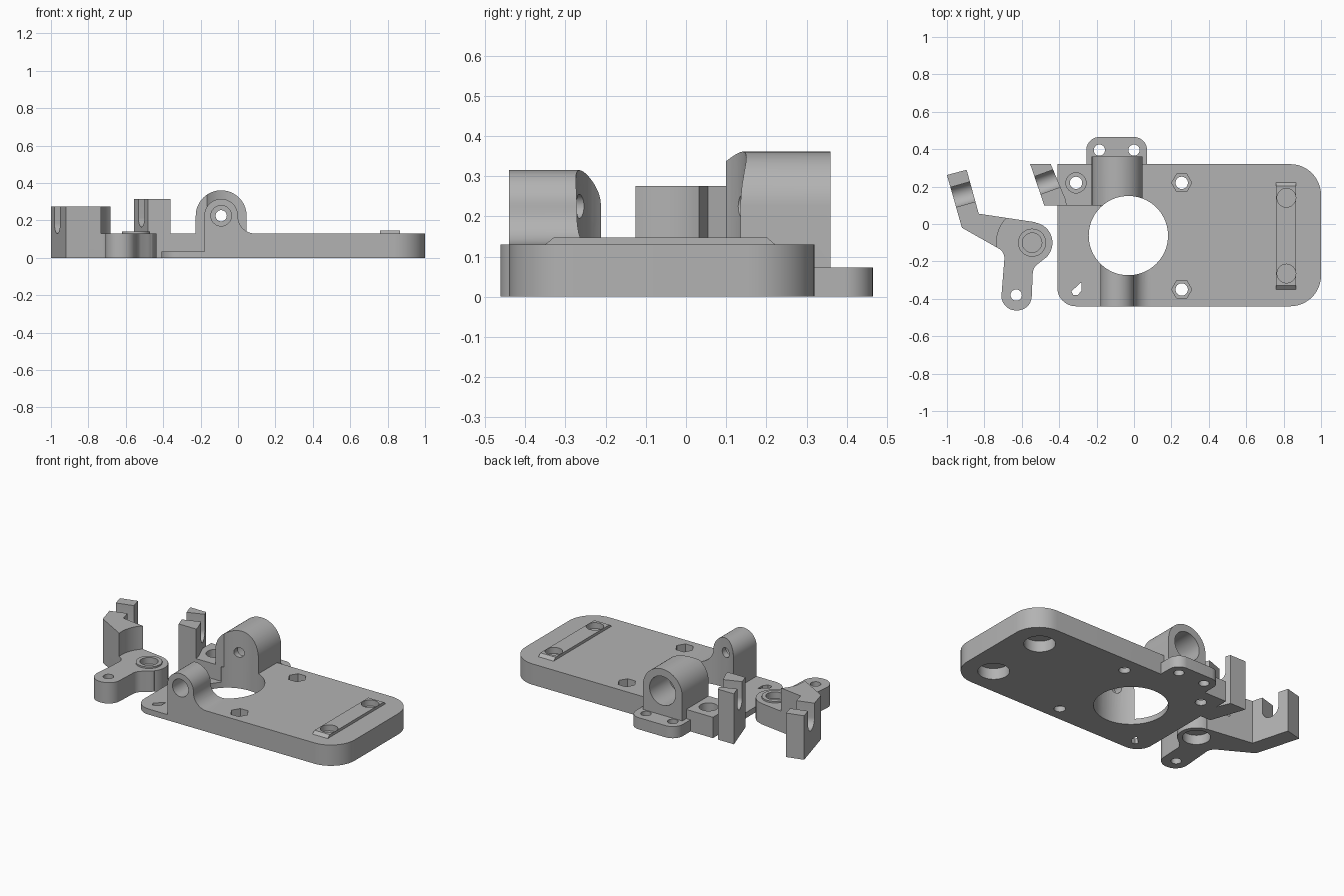
import bpy, bmesh, math
from mathutils import Vector, Matrix

if "Cube" in bpy.data.objects:
    bpy.data.objects.remove(bpy.data.objects["Cube"], do_unlink=True)

grey = bpy.data.materials.new("Plain grey")
grey.use_nodes = True
grey.diffuse_color = (0.45, 0.45, 0.45, 1)
grey.node_tree.nodes["Principled BSDF"].inputs["Base Color"].default_value = grey.diffuse_color


def rounded(corners, steps=12):
    """Outline whose (x, y, radius) corners are replaced by tangent arcs."""
    pts = []
    for i, c in enumerate(corners):
        p = Vector(c[:2])
        if len(c) < 3:
            pts.append(p)
            continue
        a = (Vector(corners[i - 1][:2]) - p).normalized()
        b = (Vector(corners[(i + 1) % len(corners)][:2]) - p).normalized()
        half = a.angle(b) / 2
        mid = p + (a + b).normalized() * c[2] / math.sin(half)
        u = p + a * c[2] / math.tan(half) - mid
        v = p + b * c[2] / math.tan(half) - mid
        start = math.atan2(u.y, u.x)
        sweep = math.remainder(math.atan2(v.y, v.x) - start, math.tau)
        for k in range(steps + 1):
            t = start + sweep * k / steps
            pts.append(mid + Vector((math.cos(t), math.sin(t))) * c[2])
    return pts


def prism(name, outline, lo, hi, along_y=False):
    """Extrude an outline along z, or an x-z profile along y."""
    bm = bmesh.new()
    face = bm.faces.new([bm.verts.new((p[0], p[1], lo)) for p in outline])
    top = bmesh.ops.extrude_face_region(bm, geom=[face])["geom"]
    bmesh.ops.translate(bm, vec=(0, 0, hi - lo),
                        verts=[g for g in top if isinstance(g, bmesh.types.BMVert)])
    if along_y:
        for v in bm.verts:
            v.co = Vector((v.co.x, v.co.z, v.co.y))
    bmesh.ops.recalc_face_normals(bm, faces=bm.faces)
    mesh = bpy.data.meshes.new(name)
    bm.to_mesh(mesh)
    bm.free()
    mesh.materials.append(grey)
    obj = bpy.data.objects.new(name, mesh)
    bpy.context.collection.objects.link(obj)
    return obj


def circle(x, y, r, n=48):
    return [(x + r * math.cos(math.tau * k / n), y + r * math.sin(math.tau * k / n))
            for k in range(n)]


def cyl(x, y, r, lo, hi, n=48, along_y=False):
    return prism("cylinder", circle(x, y, r, n), lo, hi, along_y)


def combine(target, others, operation):
    for other in others:
        mod = target.modifiers.new("boolean", 'BOOLEAN')
        mod.operation, mod.solver, mod.object = operation, 'EXACT', other
        bpy.ops.object.select_all(action='DESELECT')
        bpy.context.view_layer.objects.active = target
        target.select_set(True)
        bpy.ops.object.modifier_apply(modifier=mod.name)
        bpy.data.objects.remove(other, do_unlink=True)


def u_slot(x, y, angle, radius, bottom, top):
    """Cutter with a round floor, running across an upright."""
    z = bottom + radius
    profile = [(radius * math.cos(math.pi * k / 16), -radius * math.sin(math.pi * k / 16))
               for k in range(17)]
    profile = [(-radius, top - z)] + profile[::-1] + [(radius, top - z)]
    slot = prism("slot", profile, -0.14, 0.14, True)
    slot.data.transform(Matrix.Translation((x, y, z)) @ Matrix.Rotation(angle, 4, 'Z'))
    return slot


def finish(obj):
    bpy.ops.object.select_all(action='DESELECT')
    bpy.context.view_layer.objects.active = obj
    obj.select_set(True)
    bpy.ops.object.shade_smooth_by_angle(angle=math.radians(30))


T = 0.13           # plate thickness
CX, CZ = -0.09, 0.225   # shared axis of the two lugs

# Base plate with its lowered front corner
base = prism("base_plate", rounded([(-0.41, -0.44, 0.1), (1, -0.44, 0.165),
                                    (1, 0.32, 0.165), (-0.41, 0.32)]), 0, T)
combine(base, [prism("step", [(-0.5, -0.5), (-0.18, -0.5), (-0.18, 0.1), (-0.5, 0.1)],
                     0.035, 0.3)], 'DIFFERENCE')

# Front lug flows into the plate on one side; rear lug stands upright
arch = lambda r: [(CX + r * math.cos(math.pi * k / 32), CZ + r * math.sin(math.pi * k / 32))
                  for k in range(33)]
flare = [(0.09 - 0.09 * math.cos(a), 0.22 - 0.09 * math.sin(a))
         for a in (math.pi / 2 * k / 10 for k in range(10, 0, -1))]
front_lug = prism("front_lug", [(-0.18, 0.01), (0.09, 0.01)] + flare + arch(0.09),
                  -0.44, -0.2, True)
rear_lug = prism("rear_lug", [(CX - 0.136, 0.01), (CX + 0.136, 0.01)] + arch(0.136),
                 0.1, 0.36, True)
rear_tab = prism("rear_tab", rounded([(-0.255, 0.25), (0.07, 0.25), (0.07, 0.465, 0.07),
                                      (-0.255, 0.465, 0.07)]), 0, 0.073)
slot_post = prism("slot_post", [(-0.555, 0.32), (-0.48, 0.1), (-0.36, 0.1),
                                (-0.365, 0.13), (-0.445, 0.32)], 0, 0.315)
strip = prism("raised_strip", [(-0.35, 0.12), (0.222, 0.12), (0.222, T),
                               (0.202, 0.147), (-0.33, 0.147), (-0.35, T)], 0.76, 0.865)
# Turn the strip profile to run along y
strip.data.transform(Matrix(((0, 0, 1, 0), (1, 0, 0, 0), (0, 1, 0, 0), (0, 0, 0, 1))))
combine(base, [front_lug, rear_lug, rear_tab, slot_post, strip], 'UNION')

# Large opening, lug bores, post slot and screw holes
cuts = [cyl(-0.03, -0.062, 0.212, -0.1, 0.6, 72),
        cyl(CX, CZ, 0.03, -0.6, 0.6, 32, True),
        cyl(CX, CZ, 0.055, -0.6, -0.31, 32, True),
        cyl(CX, CZ, 0.09, 0.17, 0.6, 48, True),
        u_slot(-0.465, 0.225, math.radians(-70), 0.05, 0.165, 0.5),
        prism("drop_hole", [(-0.335, -0.36), (-0.325, -0.38), (-0.3, -0.38),
                            (-0.28, -0.355), (-0.28, -0.31)], -0.1, 0.3)]
for x, y, sides in ((-0.31, 0.22, 32), (0.255, 0.22, 6), (0.255, -0.35, 6)):
    cuts += [cyl(x, y, 0.033, -0.1, 0.3, 32), cyl(x, y, 0.054, 0.035, 0.3, sides)]
for x in (-0.185, 0):
    cuts.append(cyl(x, 0.395, 0.03, -0.1, 0.2, 32))
# Blind pockets above and below at the strip ends
for y in (0.14, -0.265):
    cuts += [cyl(0.815, y, 0.05, 0.11, 0.3), cyl(0.815, y, 0.09, -0.1, 0.07)]
combine(base, cuts, 'DIFFERENCE')
finish(base)

# Separate lever arm: low body, pivot disc and tall slotted end
arm = prism("lever_arm", rounded([(-0.92, -0.02), (-0.69, -0.15, 0.06), (-0.715, -0.462, 0.077),
                                  (-0.55, -0.462, 0.077), (-0.54, -0.235, 0.06),
                                  (-0.46, -0.17), (-0.53, 0.01), (-0.83, 0.055)]), 0, T)
tall_end = prism("tall_end", [(-1, 0.262), (-0.92, -0.02), (-0.69, -0.15), (-0.6, -0.1),
                              (-0.62, 0.0235), (-0.83, 0.055), (-0.895, 0.29)], 0, 0.275)
combine(tall_end, [cyl(-0.545, -0.1, 0.19, T - 0.02, 0.5, 72)], 'DIFFERENCE')
combine(arm, [cyl(-0.545, -0.1, 0.109, 0, T), cyl(-0.545, -0.1, 0.075, 0.05, 0.14),
              tall_end], 'UNION')
combine(arm, [cyl(-0.545, -0.1, 0.052, 0.1, 0.3), cyl(-0.545, -0.1, 0.08, -0.1, 0.06),
              cyl(-0.63, -0.38, 0.03, -0.1, 0.3, 32),
              u_slot(-0.925, 0.155, math.radians(-74), 0.055, 0.13, 0.5)], 'DIFFERENCE')
finish(arm)
